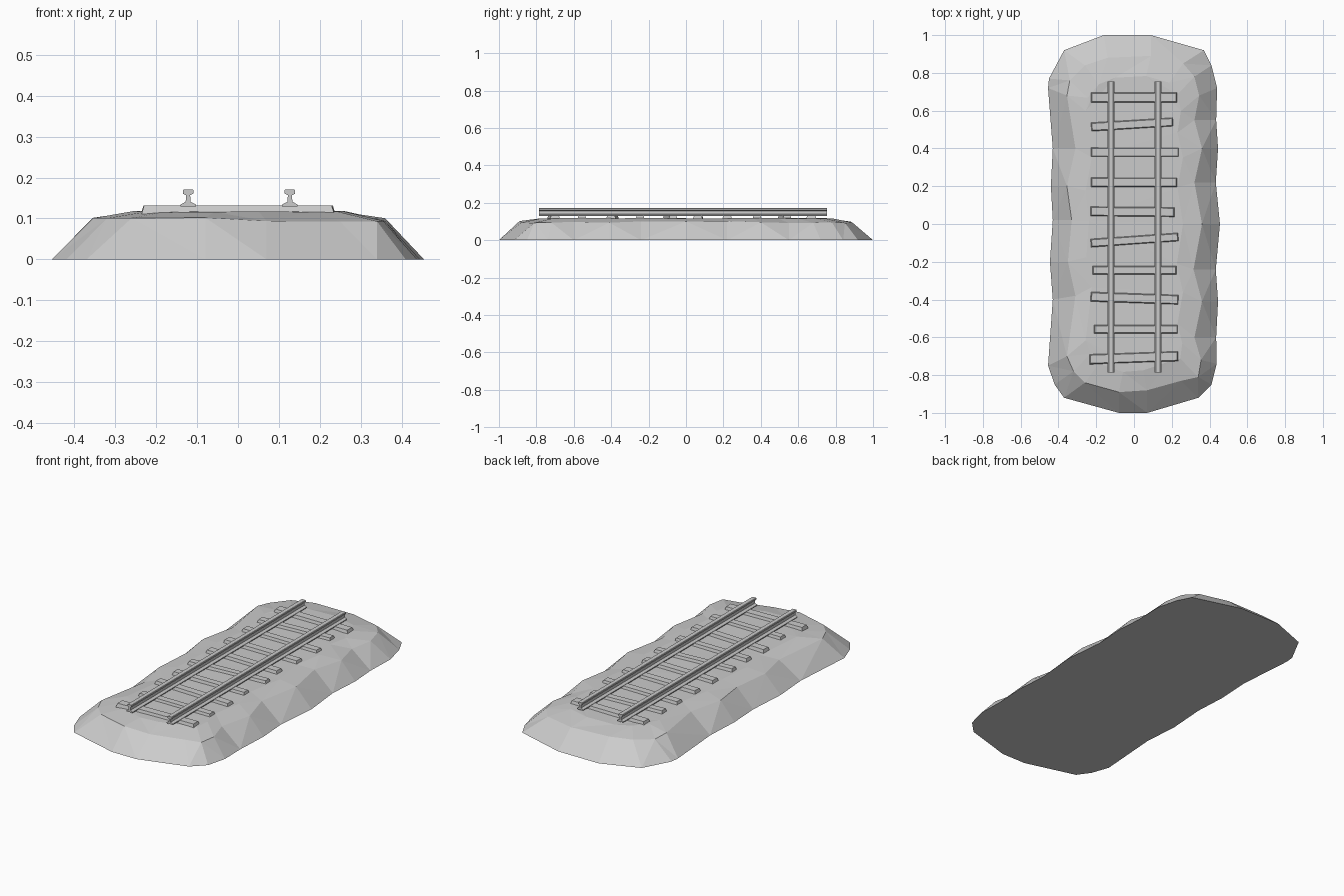
import bpy, bmesh, math, random
from mathutils import Vector, Matrix

if "Cube" in bpy.data.objects:
    bpy.data.objects.remove(bpy.data.objects["Cube"])

random.seed(4)


def make_object(name, bm):
    bmesh.ops.recalc_face_normals(bm, faces=bm.faces[:])
    mesh = bpy.data.meshes.new(name)
    bm.to_mesh(mesh)
    bm.free()
    obj = bpy.data.objects.new(name, mesh)
    bpy.context.collection.objects.link(obj)
    return obj


# Ballast mound: irregular faceted rings, ground outline then shoulder
base = [(.09, 1), (.37, .92), (.41, .84), (.44, .72), (.435, .55), (.445, .4),
        (.433, .22), (.455, 0), (.433, -.24), (.445, -.41), (.435, -.6),
        (.438, -.74), (.41, -.85), (.34, -.92), (.07, -1),
        (-.08, -1), (-.37, -.92), (-.42, -.85), (-.455, -.75), (-.43, -.4),
        (-.445, -.2), (-.43, .02), (-.44, .2), (-.43, .4), (-.455, .72),
        (-.45, .77), (-.37, .92), (-.16, 1)]
shoulder = [(.09, .89), (.26, .85), (.32, .78), (.345, .68), (.32, .55), (.36, .4),
            (.32, .22), (.36, 0), (.315, -.24), (.36, -.41), (.32, -.6),
            (.355, -.72), (.34, -.81), (.25, -.83), (.07, -.88),
            (-.08, -.89), (-.26, -.84), (-.32, -.78), (-.355, -.7), (-.31, -.38),
            (-.35, -.2), (-.33, .02), (-.355, .2), (-.31, .4), (-.355, .68),
            (-.34, .76), (-.26, .84), (-.14, .88)]

bm = bmesh.new()
rings = [[bm.verts.new((x, y, 0)) for x, y in base],
         [bm.verts.new((x, y, .097 + random.uniform(-.006, .006))) for x, y in shoulder],
         [bm.verts.new((x * .72, y * .88, .117 + random.uniform(-.003, .002)))
          for x, y in shoulder]]
n = len(base)
for low, high in zip(rings, rings[1:]):
    for i in range(n):
        j = (i + 1) % n
        bm.faces.new((low[i], low[j], high[j], high[i]))
bm.faces.new(rings[0])
bm.faces.new(rings[2])
bmesh.ops.triangulate(bm, faces=bm.faces[:])
make_object("ballast_mound", bm)

# Sleepers: tapered blocks (centre x, y, length, width, tilt in degrees)
sleepers = [(0, .67, .46, .06, 0), (-.01, .527, .44, .052, 3.5), (.005, .38, .47, .054, 0),
            (0, .22, .46, .056, 0), (-.008, .065, .45, .056, -.5), (.003, -.085, .47, .05, 4),
            (.003, -.245, .45, .052, 0), (.003, -.393, .47, .056, -2),
            (.01, -.557, .45, .052, 0), (-.001, -.708, .475, .058, 2)]
for k, (cx, cy, length, width, tilt) in enumerate(sleepers):
    bm = bmesh.new()
    bmesh.ops.create_cube(bm, size=1)
    for v in bm.verts:
        inset = .008 if v.co.z > 0 else 0
        v.co = Vector((math.copysign(length / 2 - inset, v.co.x),
                       math.copysign(width / 2 - inset, v.co.y),
                       .132 if v.co.z > 0 else .106))
    bm.transform(Matrix.Translation((cx, cy, 0)) @ Matrix.Rotation(math.radians(tilt), 4, 'Z'))
    make_object(f"sleeper_{k + 1}", bm)

# Rails: flat-bottomed profile extruded along y
half = [(.019, .129), (.019, .134), (.006, .141), (.005, .157),
        (.013, .161), (.013, .169), (.011, .171)]
profile = half + [(-x, z) for x, z in reversed(half)]
for name, cx in (("left_rail", -.122), ("right_rail", .127)):
    bm = bmesh.new()
    face = bm.faces.new([bm.verts.new((cx + x, -.785, z)) for x, z in profile])
    ext = bmesh.ops.extrude_face_region(bm, geom=[face], use_keep_orig=True)
    bmesh.ops.translate(bm, vec=(0, 1.54, 0),
                        verts=[g for g in ext["geom"] if isinstance(g, bmesh.types.BMVert)])
    make_object(name, bm)
